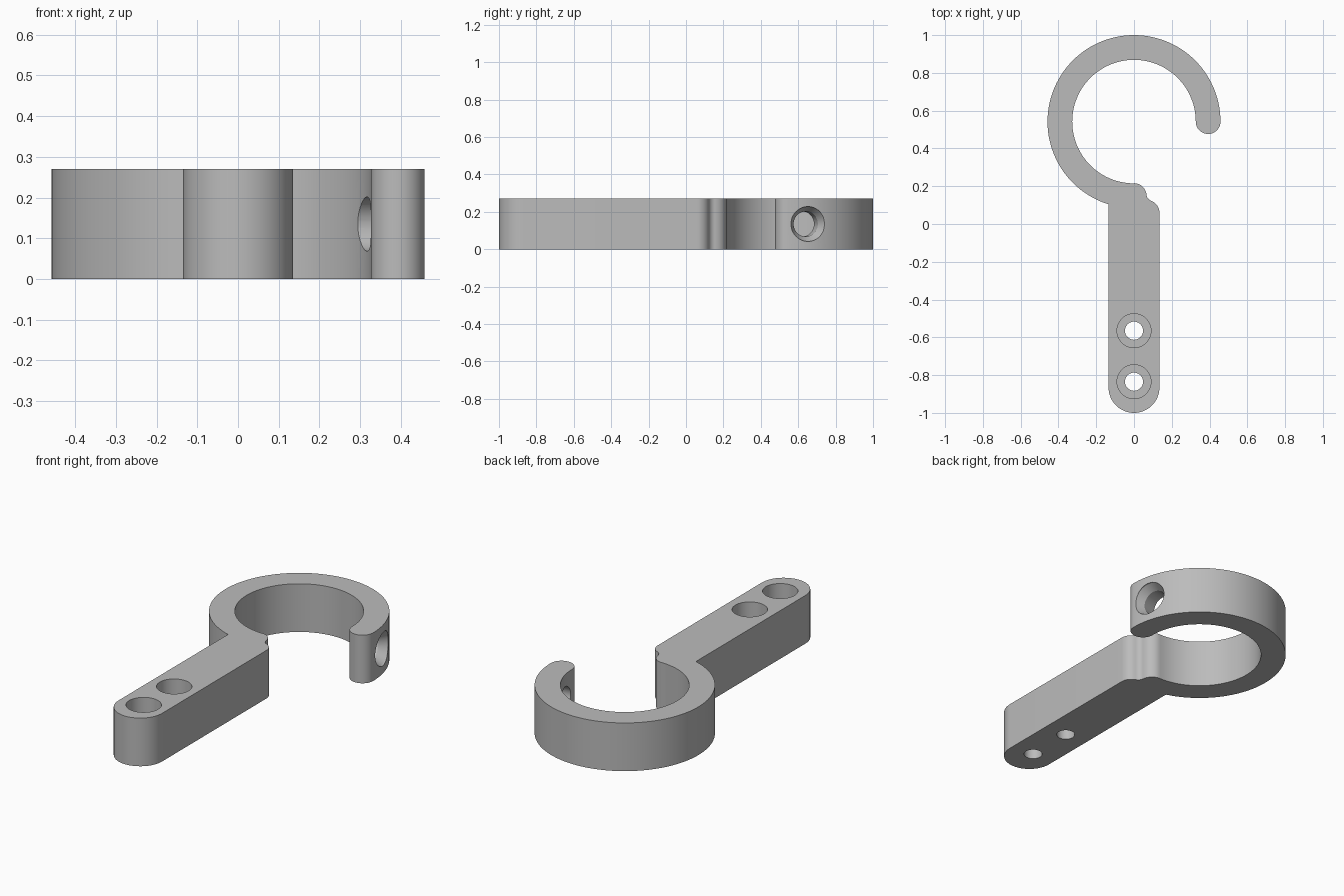
import bpy
import bmesh
from math import cos, sin, pi, radians
from mathutils import Matrix, Vector

if "Cube" in bpy.data.objects:
    bpy.data.objects.remove(bpy.data.objects["Cube"], do_unlink=True)

HEIGHT = 0.27
RING_Y, OUTER, INNER = 0.542, 0.458, 0.327
HALF_BAR = 0.135
TIP = (OUTER - INNER) / 2

grey = bpy.data.materials.new("plain grey")
grey.use_nodes = True
colour = (0.5, 0.5, 0.5, 1)
grey.diffuse_color = colour
grey.node_tree.nodes["Principled BSDF"].inputs["Base Color"].default_value = colour


def arc(cx, cy, r, start, end, steps):
    """Points along an arc, angles in degrees."""
    angles = [radians(start + (end - start) * i / steps) for i in range(steps + 1)]
    return [(cx + r * cos(a), cy + r * sin(a)) for a in angles]


def make_object(name, bm):
    bmesh.ops.remove_doubles(bm, verts=bm.verts, dist=0.0002)
    bmesh.ops.recalc_face_normals(bm, faces=bm.faces)
    mesh = bpy.data.meshes.new(name)
    bm.to_mesh(mesh)
    bm.free()
    mesh.materials.append(grey)
    obj = bpy.data.objects.new(name, mesh)
    bpy.context.collection.objects.link(obj)
    return obj


def lathe(name, profile, matrix):
    """Solid of revolution from (radius, height) pairs, moved by a matrix."""
    bm = bmesh.new()
    verts = [bm.verts.new((r, 0, z)) for r, z in profile]
    edges = [bm.edges.new(pair) for pair in zip(verts, verts[1:])]
    bmesh.ops.spin(bm, geom=verts + edges, cent=(0, 0, 0), axis=(0, 0, 1),
                   angle=2 * pi, steps=48, use_merge=True)
    bm.transform(matrix)
    obj = make_object(name, bm)
    obj.hide_render = True
    return obj


# Outline of bar, shoulder, open ring and rounded tip
outline = arc(0, HALF_BAR - 1, HALF_BAR, 180, 360, 32)
outline += arc(0.069, 0.06, 0.066, 0, 70, 10)
outline += arc(0.105, 0.159, 0.039, 250, 180, 8)
outline += arc(0, 0.15, 0.066, 8, 90, 12)
outline += arc(0, RING_Y, INNER, 270, 0, 84)
outline += arc(INNER + TIP, RING_Y, TIP, 180, 360, 24)
outline += arc(0, RING_Y, OUTER, 0, 252.9, 84)

bm = bmesh.new()
points = []
for x, y in outline:
    if not points or (Vector((x, y)) - Vector(points[-1])).length > 0.001:
        points.append((x, y))
base = bm.faces.new([bm.verts.new((x, y, 0)) for x, y in points])
top = bmesh.ops.extrude_face_region(bm, geom=[base])
moved = [v for v in top["geom"] if isinstance(v, bmesh.types.BMVert)]
bmesh.ops.translate(bm, verts=moved, vec=(0, 0, HEIGHT))
hook = make_object("hook_bracket", bm)

# Stepped screw holes in the bar
step = HEIGHT / 2
bar_profile = [(0, -0.1), (0.048, -0.1), (0.048, step), (0.09, step), (0.09, 0.4), (0, 0.4)]
cutters = [lathe("screw_hole_cutter", bar_profile, Matrix.Translation((0, y, 0)))
           for y in (-0.565, -0.835)]

# Countersunk radial hole near the tip of the ring
side_profile = [(0, 0.25), (0.067, 0.25), (0.067, 0.405), (0.093, 0.45), (0.093, 0.55), (0, 0.55)]
aim = (Matrix.Translation((0, RING_Y, HEIGHT / 2))
       @ Matrix.Rotation(radians(14), 4, 'Z') @ Matrix.Rotation(pi / 2, 4, 'Y'))
cutters.append(lathe("side_hole_cutter", side_profile, aim))

# Cut the holes, then shade
bpy.ops.object.select_all(action='DESELECT')
bpy.context.view_layer.objects.active = hook
hook.select_set(True)
for cutter in cutters:
    mod = hook.modifiers.new("hole", 'BOOLEAN')
    mod.operation = 'DIFFERENCE'
    mod.solver = 'EXACT'
    mod.object = cutter
    bpy.ops.object.modifier_apply(modifier=mod.name)
    bpy.data.objects.remove(cutter, do_unlink=True)
bpy.ops.object.shade_smooth_by_angle(angle=radians(20))
